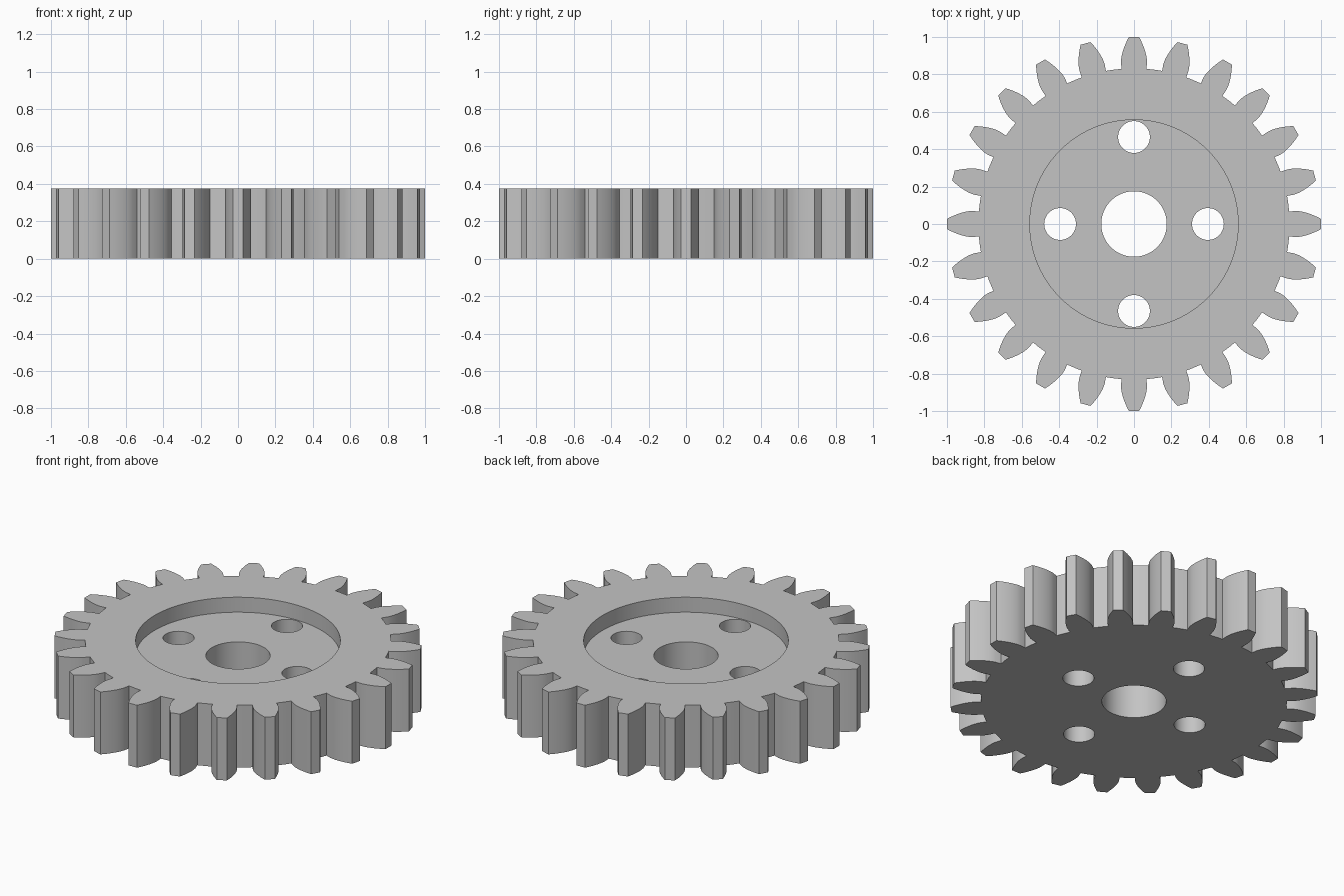
import bpy, bmesh
from math import sin, cos, tan, acos, pi, radians

if "Cube" in bpy.data.objects:
    bpy.data.objects.remove(bpy.data.objects["Cube"], do_unlink=True)

TEETH = 24
TIP_R, PITCH_R, ROOT_R = 1.0, 0.923, 0.832
HEIGHT, RECESS_DEPTH = 0.375, 0.09
PRESSURE = radians(20)
BASE_R = PITCH_R * cos(PRESSURE)

# One plain grey material
grey = bpy.data.materials.new("light grey")
grey.use_nodes = True
colour = (0.55, 0.55, 0.55, 1)
grey.diffuse_color = colour
grey.node_tree.nodes["Principled BSDF"].inputs["Base Color"].default_value = colour


def involute(angle):
    return tan(angle) - angle


def half_angle(r):
    """Half the angular thickness of a tooth at radius r."""
    r = max(r, BASE_R)
    return pi / (2 * TEETH) + involute(PRESSURE) - involute(acos(BASE_R / r))


def gear_outline():
    steps = 7
    radii = [ROOT_R] + [BASE_R + (TIP_R - BASE_R) * i / steps for i in range(steps + 1)]
    flank = [(r, half_angle(r)) for r in radii]
    pitch = 2 * pi / TEETH
    start = half_angle(ROOT_R)
    # flank up, flank down, then the root arc to the next tooth
    tooth = [(r, -a) for r, a in flank] + [(r, a) for r, a in reversed(flank)]
    tooth += [(ROOT_R, start + (pitch - 2 * start) * i / 3) for i in (1, 2)]
    return [(r * cos(a + k * pitch), r * sin(a + k * pitch))
            for k in range(TEETH) for r, a in tooth]


def prism(name, outline, z0, z1):
    bm = bmesh.new()
    base = bm.faces.new([bm.verts.new((x, y, z0)) for x, y in outline])
    top = bmesh.ops.extrude_face_region(bm, geom=[base])["geom"]
    verts = [v for v in top if isinstance(v, bmesh.types.BMVert)]
    bmesh.ops.translate(bm, verts=verts, vec=(0, 0, z1 - z0))
    bmesh.ops.recalc_face_normals(bm, faces=bm.faces)
    mesh = bpy.data.meshes.new(name)
    bm.to_mesh(mesh)
    bm.free()
    mesh.materials.append(grey)
    obj = bpy.data.objects.new(name, mesh)
    bpy.context.collection.objects.link(obj)
    return obj


def circle(r, cx=0, cy=0, n=48):
    return [(cx + r * cos(2 * pi * i / n), cy + r * sin(2 * pi * i / n)) for i in range(n)]


# Toothed wheel
gear = prism("spur_gear", gear_outline(), 0, HEIGHT)

# Shallow recess, shaft bore and four lightening holes
cutters = [
    prism("recess_cutter", circle(0.557, n=96), HEIGHT - RECESS_DEPTH, HEIGHT + 0.1),
    prism("bore_cutter", circle(0.175, n=64), -0.1, HEIGHT + 0.1),
]
for x, y in ((0.395, 0), (-0.395, 0), (0, 0.465), (0, -0.465)):
    cutters.append(prism("hole_cutter", circle(0.085, x, y), -0.1, HEIGHT + 0.1))

bpy.ops.object.select_all(action="DESELECT")
gear.select_set(True)
bpy.context.view_layer.objects.active = gear
for cutter in cutters:
    mod = gear.modifiers.new("cut", "BOOLEAN")
    mod.operation = "DIFFERENCE"
    mod.solver = "EXACT"
    mod.object = cutter
    bpy.ops.object.modifier_apply(modifier=mod.name)
    bpy.data.objects.remove(cutter, do_unlink=True)

bpy.ops.object.shade_smooth_by_angle(angle=radians(20))
